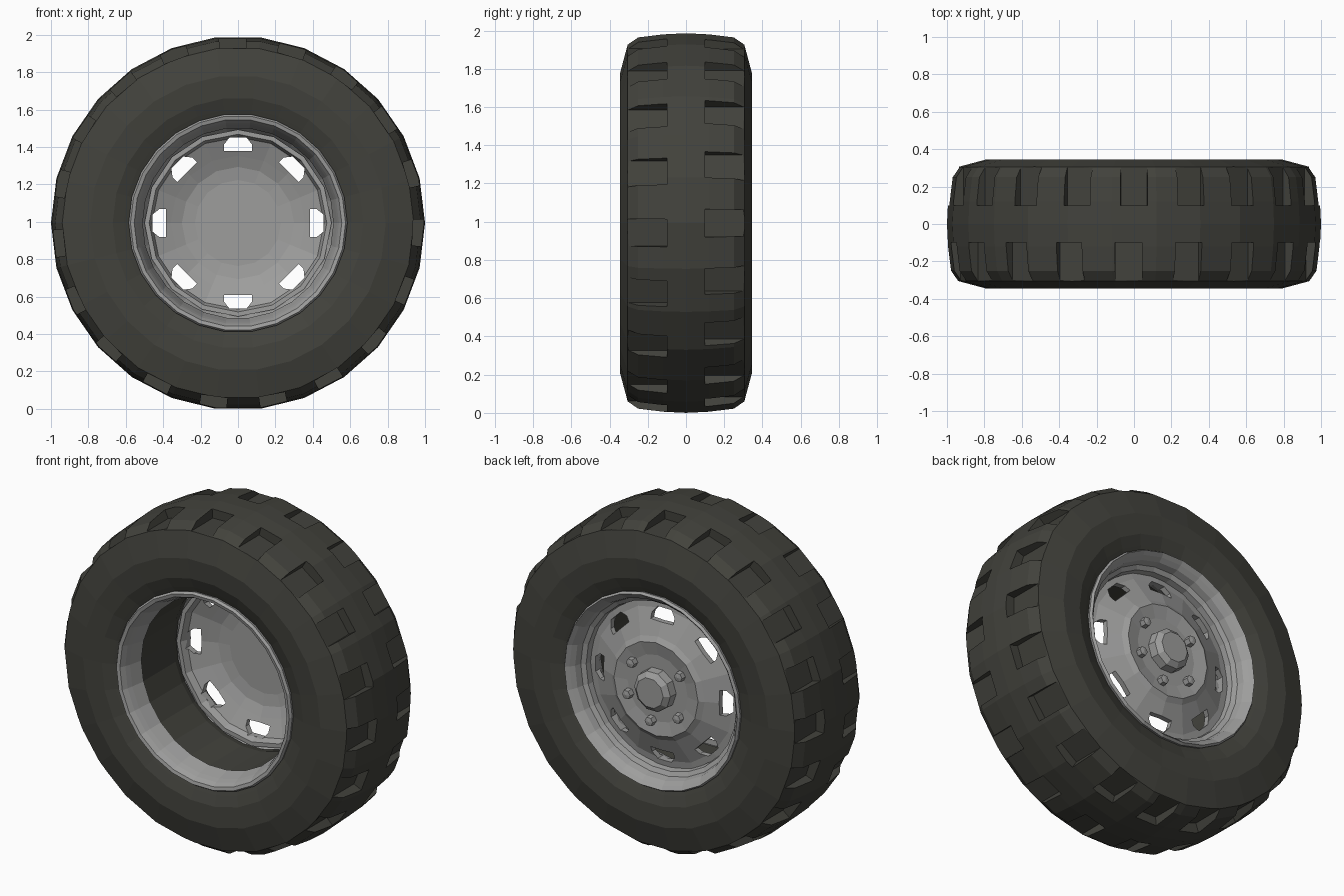
import bpy, bmesh, math
from mathutils import Matrix, Vector

if "Cube" in bpy.data.objects:
    bpy.data.objects.remove(bpy.data.objects["Cube"])

ZC = 0.993   # axle height; the axle runs along y


def material(name, rgb):
    m = bpy.data.materials.new(name)
    m.diffuse_color = (*rgb, 1)
    m.use_nodes = True
    m.node_tree.nodes["Principled BSDF"].inputs["Base Color"].default_value = m.diffuse_color
    return m


RUBBER = material("dark rubber", (0.054, 0.054, 0.045))
STEEL = material("grey steel", (0.34, 0.34, 0.335))


def finish(bm, name, mat):
    bmesh.ops.remove_doubles(bm, verts=bm.verts, dist=1e-5)
    bmesh.ops.recalc_face_normals(bm, faces=bm.faces)
    me = bpy.data.meshes.new(name)
    bm.to_mesh(me)
    bm.free()
    me.materials.append(mat)
    ob = bpy.data.objects.new(name, me)
    bpy.context.collection.objects.link(ob)
    return ob


def lathe(name, profile, sides, mat, cx=0.0, cz=ZC, closed=True):
    """Spin (radius, y) points round an axis parallel to y."""
    bm = bmesh.new()
    rings = []
    for i in range(sides):
        a = 2 * math.pi * i / sides
        rings.append([bm.verts.new((cx + r * math.cos(a), y, cz + r * math.sin(a)))
                      for r, y in profile])
    n = len(profile)
    for i in range(sides):
        p, q = rings[i], rings[(i + 1) % sides]
        for j in range(n if closed else n - 1):
            k = (j + 1) % n
            if profile[j][0] == 0 and profile[k][0] == 0:
                continue
            bm.faces.new((p[j], p[k], q[k], q[j]))
    return finish(bm, name, mat)


def prism(bm, outline, y0, y1, deg):
    """Prism along y from (tangent, radius) points, turned deg clockwise from the top."""
    a = math.radians(deg)
    s, c = math.sin(a), math.cos(a)
    place = lambda t, r, y: bm.verts.new((t * c + r * s, y, ZC - t * s + r * c))
    lo = [place(t, r, y0) for t, r in outline]
    hi = [place(t, r, y1) for t, r in outline]
    n = len(outline)
    bm.faces.new(lo)
    bm.faces.new(hi[::-1])
    for i in range(n):
        j = (i + 1) % n
        bm.faces.new((lo[i], hi[i], hi[j], lo[j]))


def cut(ob, cutter):
    mod = ob.modifiers.new("cut", 'BOOLEAN')
    mod.operation = 'DIFFERENCE'
    mod.solver = 'EXACT'
    mod.object = cutter
    dg = bpy.context.evaluated_depsgraph_get()
    dg.update()
    me = bpy.data.meshes.new_from_object(ob.evaluated_get(dg))
    ob.modifiers.clear()
    ob.data = me
    bpy.data.objects.remove(cutter)


# Tyre: mirrored half section plus the bore
half = [(0.575, 0.30), (0.61, 0.315), (0.67, 0.338), (0.79, 0.345),
        (0.94, 0.305), (0.978, 0.25), (0.994, 0.12)]
section = half + [(1.0, 0.0)] + [(r, -y) for r, y in reversed(half)]
section += [(0.55, -0.28), (0.515, -0.20), (0.515, 0.12), (0.535, 0.20), (0.565, 0.27)]
tyre = lathe("tyre", section, 26, RUBBER)

# Tread notches on both shoulders
bm = bmesh.new()
notch = [(-0.07, 0.935), (0.07, 0.935), (0.075, 1.05), (-0.075, 1.05)]
for i in range(19):
    prism(bm, notch, -0.33, -0.10, i * 360 / 19 - 1.7)
for i in range(20):
    prism(bm, notch, 0.10, 0.33, i * 18)
cut(tyre, finish(bm, "notch_cutter", RUBBER))

# Rim lips: plain at the front, stepped at the back
lathe("front_rim", [(0.51, -0.19), (0.53, -0.27), (0.54, -0.30), (0.555, -0.33),
                    (0.575, -0.335), (0.585, -0.32), (0.58, -0.30), (0.56, -0.27),
                    (0.53, -0.19)], 26, STEEL)
lathe("back_rim", [(0.49, 0.17), (0.50, 0.235), (0.525, 0.25), (0.535, 0.29),
                   (0.555, 0.315), (0.575, 0.335), (0.585, 0.32), (0.575, 0.28),
                   (0.535, 0.20), (0.51, 0.14)], 26, STEEL)

# Dished wheel disc with eight vent holes
disc = lathe("wheel_disc", [(0, 0.27), (0.20, 0.27), (0.28, 0.285), (0.31, 0.265),
                            (0.36, 0.245), (0.46, 0.205), (0.50, 0.20), (0.50, 0.13),
                            (0.475, 0.13), (0.46, 0.17), (0.36, 0.215), (0.30, 0.24),
                            (0.23, 0.25), (0, 0.25)], 16, STEEL)
bm = bmesh.new()
vent = [(-0.075, 0.385), (0.075, 0.385), (0.075, 0.42), (0.045, 0.458),
        (-0.045, 0.458), (-0.075, 0.42)]
for i in range(8):
    prism(bm, vent, 0.0, 0.4, i * 45)
cut(disc, finish(bm, "vent_cutter", STEEL))

# Hub cap and lug nuts on the back
lathe("hub", [(0, 0.26), (0.125, 0.26), (0.12, 0.32), (0.09, 0.345), (0, 0.345)], 10, STEEL)
for i, deg in enumerate((37, 143, 202, 260, 318)):
    a = math.radians(deg)
    lathe("lug_nut_%d" % (i + 1),
          [(0, 0.26), (0.03, 0.26), (0.027, 0.305), (0, 0.31)], 6, STEEL,
          cx=-0.2 * math.cos(a), cz=ZC + 0.2 * math.sin(a))
